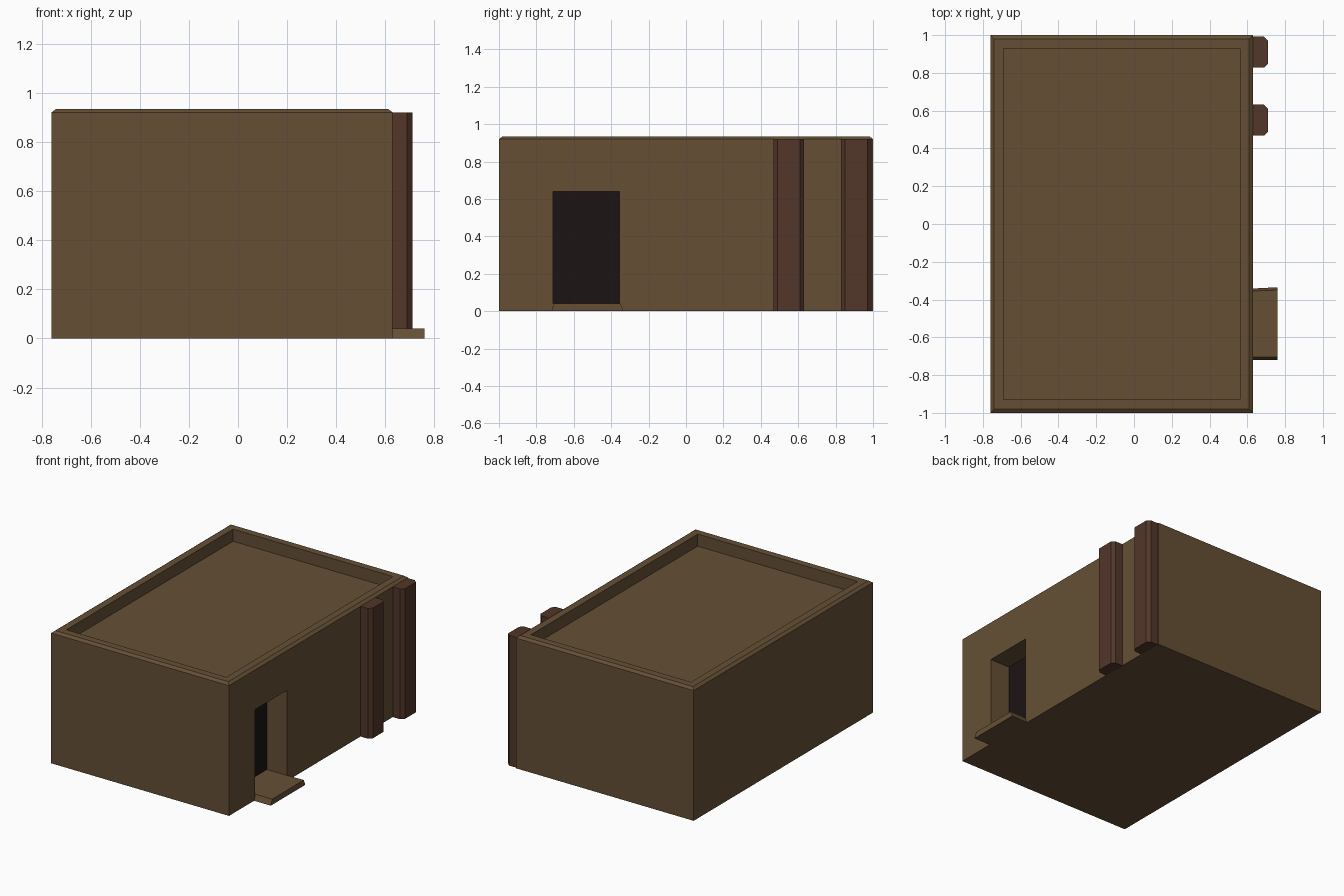
import bpy, bmesh

if "Cube" in bpy.data.objects:
    bpy.data.objects.remove(bpy.data.objects["Cube"])

def material(name, rgb):
    m = bpy.data.materials.new(name)
    m.diffuse_color = (*rgb, 1)
    m.use_nodes = True
    m.node_tree.nodes["Principled BSDF"].inputs["Base Color"].default_value = m.diffuse_color
    return m

clay = material("clay", (0.13, 0.078, 0.035))
wood = material("wood", (0.085, 0.037, 0.022))
dark = material("dark", (0.011, 0.007, 0.007))

def loft(name, rings, mat):
    """Solid through stacked rings of 3D points, capped at both ends."""
    bm = bmesh.new()
    loops = [[bm.verts.new(p) for p in r] for r in rings]
    n = len(loops[0])
    for a, b in zip(loops, loops[1:]):
        for i in range(n):
            j = (i + 1) % n
            bm.faces.new((a[i], a[j], b[j], b[i]))
    bm.faces.new(loops[0][::-1])
    bm.faces.new(loops[-1])
    bmesh.ops.recalc_face_normals(bm, faces=bm.faces)
    me = bpy.data.meshes.new(name)
    bm.to_mesh(me)
    bm.free()
    me.materials.append(mat)
    ob = bpy.data.objects.new(name, me)
    bpy.context.collection.objects.link(ob)
    return ob

def rect(x0, x1, y0, y1, z):
    return [(x0, y0, z), (x1, y0, z), (x1, y1, z), (x0, y1, z)]

# Building shell with chamfered parapet and sunken roof
shell = [(0, 0), (0, 0.92), (0.02, 0.935), (0.07, 0.935), (0.07, 0.85)]
body = loft("building", [rect(-0.76 + o, 0.63 - o, -1 + o, 1 - o, z) for o, z in shell], clay)

# Doorway recess
cutter = loft("doorway_cutter", [rect(0.47, 0.8, -0.71, -0.355, z) for z in (0.04, 0.64)], clay)
cutter.hide_render = True
mod = body.modifiers.new("doorway", 'BOOLEAN')
mod.operation = 'DIFFERENCE'
mod.solver = 'EXACT'
mod.object = cutter
bpy.context.view_layer.objects.active = body
bpy.ops.object.modifier_apply(modifier=mod.name)
bpy.data.objects.remove(cutter)

# Dark door at the back of the recess
loft("door", [rect(0.46, 0.475, -0.71, -0.355, z) for z in (0.04, 0.64)], dark)

# Doorstep, slightly wider at its base
loft("doorstep", [
    [(0.62, -0.72, 0), (0.76, -0.72, 0), (0.76, -0.335, 0), (0.62, -0.342, 0)],
    [(0.62, -0.705, 0.04), (0.76, -0.705, 0.04), (0.76, -0.35, 0.04), (0.62, -0.355, 0.04)],
], clay)

# Pillars with chamfered outer corners
for i, y in enumerate((0.55, 0.91)):
    w, c = 0.082, 0.022
    prof = [(0.62, -w), (0.71 - c, -w), (0.71, c - w), (0.71, w - c), (0.71 - c, w), (0.62, w)]
    loft(f"pillar_{i + 1}", [[(px, y + py, z) for px, py in prof] for z in (0, 0.92)], wood)
